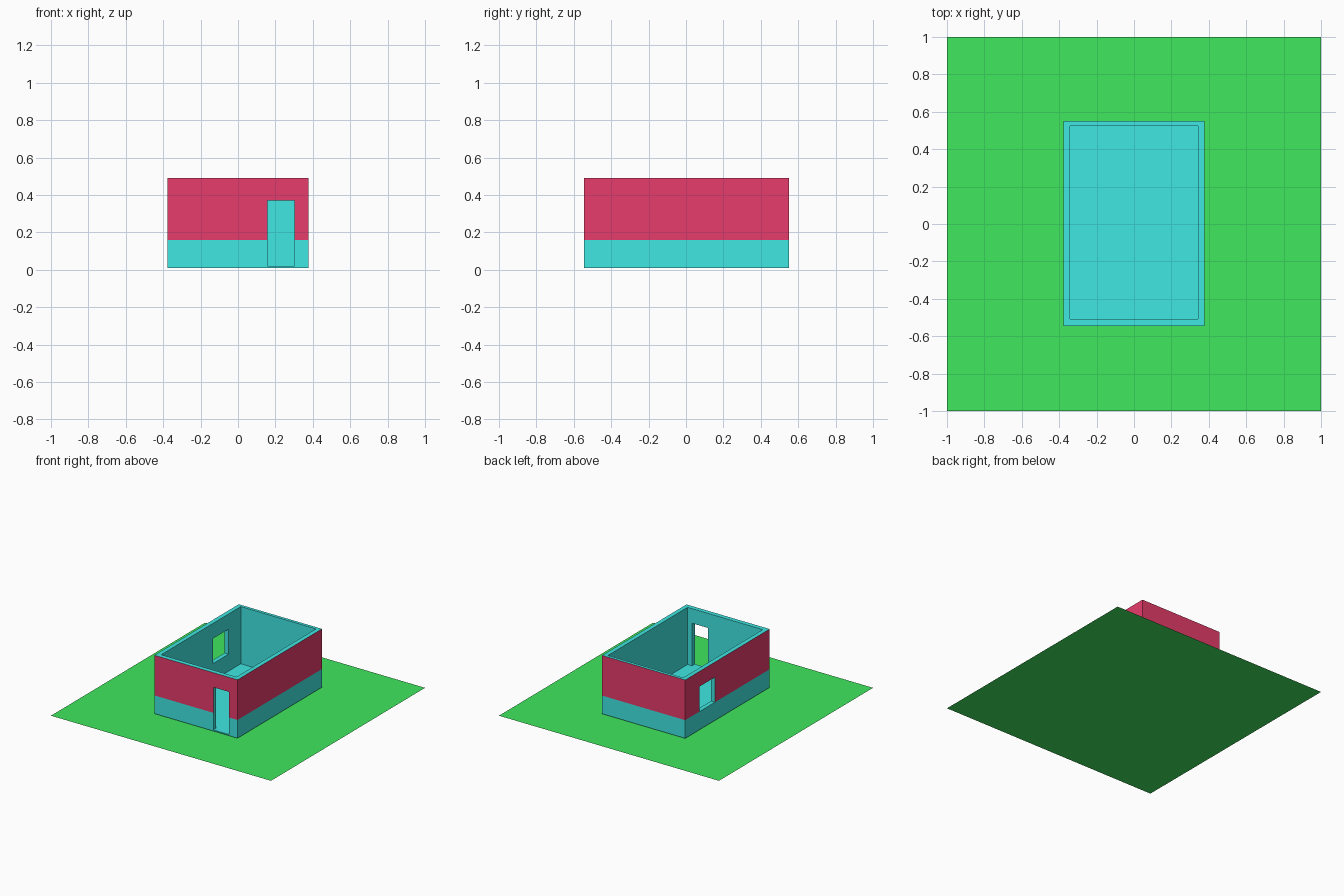
import bpy, bmesh
from mathutils import Vector

if "Cube" in bpy.data.objects:
    bpy.data.objects.remove(bpy.data.objects["Cube"])


def material(name, color):
    mat = bpy.data.materials.new(name)
    mat.diffuse_color = (*color, 1.0)
    mat.use_nodes = True
    mat.node_tree.nodes["Principled BSDF"].inputs["Base Color"].default_value = mat.diffuse_color
    return mat


def box(name, low, high, *mats):
    low, high = Vector(low), Vector(high)
    bpy.ops.mesh.primitive_cube_add(size=1)
    obj = bpy.context.object
    obj.name = name
    for v in obj.data.vertices:
        v.co = (low + high) / 2 + v.co * (high - low)
    for mat in mats:
        obj.data.materials.append(mat)
    return obj


green = material("grass_green", (0.05, 0.8, 0.11))
teal = material("teal", (0.05, 0.8, 0.77))
red = material("red", (0.8, 0.045, 0.15))

# Flat lawn
bpy.ops.mesh.primitive_plane_add(size=2)
lawn = bpy.context.object
lawn.name = "lawn"
lawn.data.materials.append(green)

# House shell: teal base band, red outer wall above it
house = box("house_walls", (-0.378, -0.546, 0.01), (0.378, 0.55, 0.49), teal, red)
bm = bmesh.new()
bm.from_mesh(house.data)
bmesh.ops.bisect_plane(bm, geom=bm.verts[:] + bm.edges[:] + bm.faces[:],
                       plane_co=(0, 0, 0.16), plane_no=(0, 0, 1))
bm.normal_update()
for f in bm.faces:
    if abs(f.normal.z) < 0.5 and f.calc_center_median().z > 0.16:
        f.material_index = 1
bm.to_mesh(house.data)
bm.free()

# Open-topped room, front doorway and left window cut from the shell
openings = {
    "room_cutter": ((-0.342, -0.509, 0.02), (0.342, 0.525, 0.6)),
    "door_cutter": ((0.158, -0.65, 0.02), (0.302, -0.4, 0.37)),
    "window_cutter": ((-0.5, 0.165, 0.16), (-0.25, 0.365, 0.365)),
}
for name, (low, high) in openings.items():
    cutter = box(name, low, high, teal)
    cutter.hide_render = True
    cutter.display_type = 'WIRE'
    mod = house.modifiers.new(name, 'BOOLEAN')
    mod.operation = 'DIFFERENCE'
    mod.solver = 'EXACT'
    mod.object = cutter
